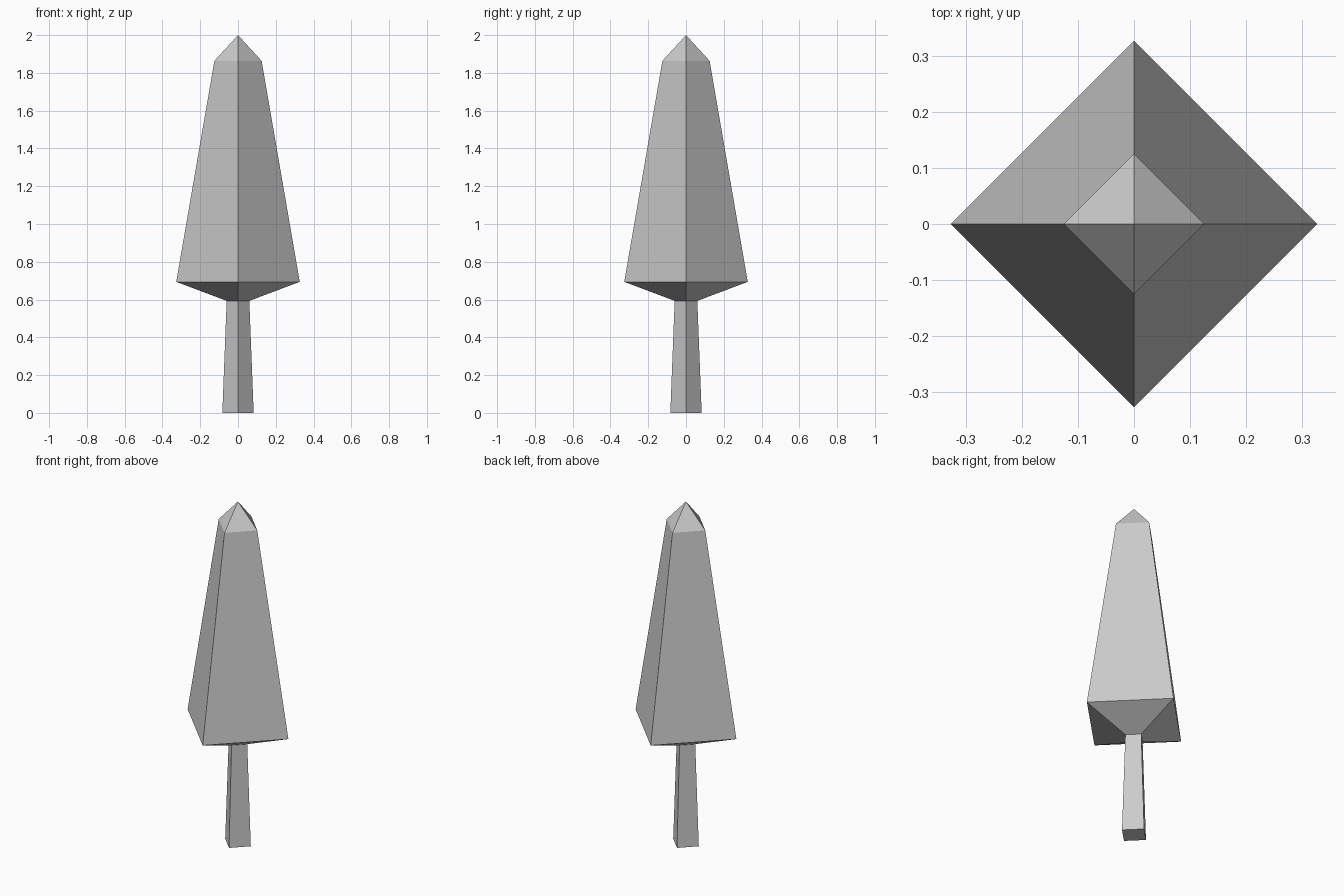
import bpy, bmesh
from math import cos, sin, pi

if "Cube" in bpy.data.objects:
    bpy.data.objects.remove(bpy.data.objects["Cube"])

SIDES = 4


def lathe(name, profile, cap_bottom=False):
    """Flat-faced solid from (radius, z) rings; radius 0 makes a point."""
    bm = bmesh.new()
    rings = []
    for r, z in profile:
        count = SIDES if r > 0 else 1
        rings.append([bm.verts.new((r * cos(2 * pi * i / SIDES),
                                    r * sin(2 * pi * i / SIDES), z))
                      for i in range(count)])
    for low, high in zip(rings, rings[1:]):
        for i in range(SIDES):
            j = (i + 1) % SIDES
            top = [high[j], high[i]] if len(high) > 1 else [high[0]]
            bm.faces.new([low[i], low[j]] + top)
    if cap_bottom:
        bm.faces.new(rings[0][::-1])
    mesh = bpy.data.meshes.new(name)
    bm.to_mesh(mesh)
    bm.free()
    obj = bpy.data.objects.new(name, mesh)
    bpy.context.collection.objects.link(obj)
    return obj


# Tapered square trunk, closed at the ground
lathe("trunk", [(0.083, 0), (0.06, 0.593)], cap_bottom=True)

# Crown: flared underside, long taper, pointed tip
lathe("crown", [(0.06, 0.593), (0.327, 0.694), (0.125, 1.864), (0, 2)])
